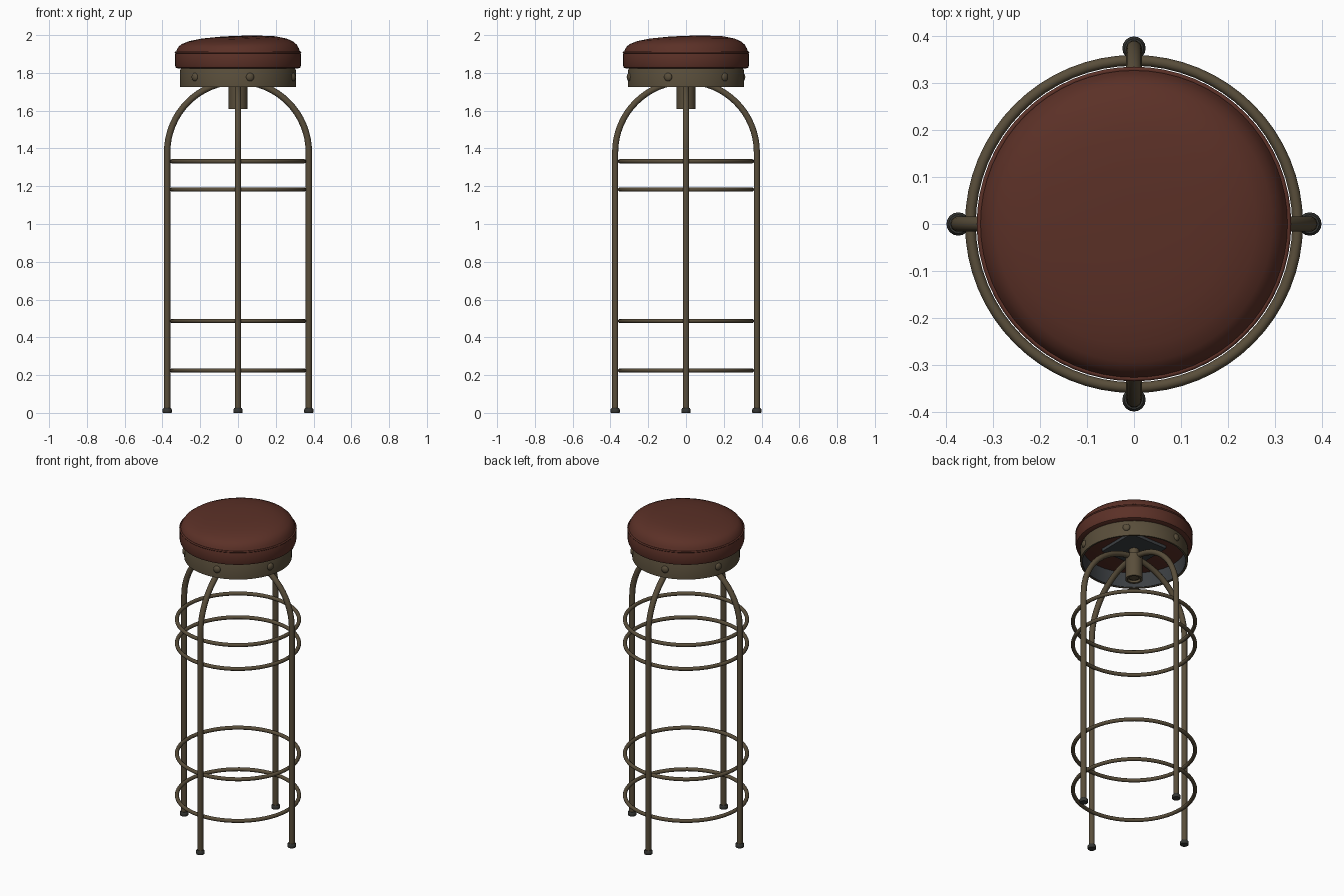
import bpy, bmesh, math

if "Cube" in bpy.data.objects:
    bpy.data.objects.remove(bpy.data.objects["Cube"])

def material(name, rgb):
    m = bpy.data.materials.new(name)
    m.diffuse_color = (*rgb, 1)
    m.use_nodes = True
    m.node_tree.nodes["Principled BSDF"].inputs["Base Color"].default_value = m.diffuse_color
    return m

LEATHER = material("brown leather", (0.105, 0.030, 0.020))
METAL = material("aged bronze metal", (0.100, 0.076, 0.043))
DARK = material("dark grey steel", (0.045, 0.050, 0.055))
RUBBER = material("black rubber", (0.035, 0.036, 0.032))

def finish(ob, name, mat, angle=40):
    ob.name = name
    ob.data.materials.clear()
    ob.data.materials.append(mat)
    bpy.ops.object.select_all(action='DESELECT')
    ob.select_set(True)
    bpy.context.view_layer.objects.active = ob
    bpy.ops.object.shade_smooth_by_angle(angle=math.radians(angle))
    return ob

def lathe(name, profile, mat, loc=(0, 0, 0), n=64, closed=False, angle=40):
    """Revolve (radius, z) points around z."""
    bm = bmesh.new()
    vs = [bm.verts.new((r, 0, z)) for r, z in profile]
    pairs = list(zip(vs, vs[1:])) + ([(vs[-1], vs[0])] if closed else [])
    edges = [bm.edges.new(p) for p in pairs]
    bmesh.ops.spin(bm, geom=vs + edges, cent=(0, 0, 0), axis=(0, 0, 1),
                   angle=2 * math.pi, steps=n, use_duplicate=False)
    bmesh.ops.remove_doubles(bm, verts=bm.verts, dist=1e-5)
    bmesh.ops.recalc_face_normals(bm, faces=bm.faces)
    me = bpy.data.meshes.new(name)
    bm.to_mesh(me)
    bm.free()
    ob = bpy.data.objects.new(name, me)
    bpy.context.collection.objects.link(ob)
    ob.location = loc
    return finish(ob, name, mat, angle)

def torus(name, z, major, minor, mat):
    bpy.ops.mesh.primitive_torus_add(major_radius=major, minor_radius=minor, location=(0, 0, z),
                                     major_segments=64, minor_segments=10)
    return finish(bpy.context.object, name, mat)

def tube(name, pts, radius, mat):
    cu = bpy.data.curves.new(name, 'CURVE')
    cu.dimensions = '3D'
    cu.bevel_depth = radius
    cu.bevel_resolution = 3
    cu.use_fill_caps = True
    sp = cu.splines.new('POLY')
    sp.points.add(len(pts) - 1)
    for p, co in zip(sp.points, pts):
        p.co = (*co, 1)
    ob = bpy.data.objects.new(name, cu)
    bpy.context.collection.objects.link(ob)
    bpy.ops.object.select_all(action='DESELECT')
    ob.select_set(True)
    bpy.context.view_layer.objects.active = ob
    bpy.ops.object.convert(target='MESH')
    return finish(bpy.context.object, name, mat)

# Cushion: worn dome, slightly fuller towards the back right
seat = lathe("seat_cushion", [
    (0, 1.822), (0.315, 1.822), (0.329, 1.828), (0.333, 1.84), (0.333, 1.90), (0.328, 1.912),
    (0.322, 1.928), (0.312, 1.945), (0.295, 1.959), (0.26, 1.974), (0.2, 1.986),
    (0.12, 1.992), (0.05, 1.994), (0, 1.994)], LEATHER)
for v in seat.data.vertices:
    if v.co.z > 1.915:
        r = math.hypot(v.co.x, v.co.y) / 0.333
        v.co.z += 0.034 * (v.co.x + v.co.y) * (1 - r ** 6)
torus("seat_piping", 1.909, 0.330, 0.0055, LEATHER)

# Metal band under the cushion, with dark inner lining
lathe("seat_band", [(0.298, 1.725), (0.307, 1.725), (0.307, 1.813), (0.302, 1.824), (0.298, 1.824)],
      METAL, closed=True)
lathe("band_lining", [(0.294, 1.728), (0.298, 1.728), (0.298, 1.822), (0.294, 1.822)],
      DARK, closed=True)

# Six domed rivets round the band
for i in range(6):
    a = math.radians(12 + 60 * i)
    bpy.ops.mesh.primitive_uv_sphere_add(segments=14, ring_count=8, radius=0.022,
        location=(0.307 * math.sin(a), -0.307 * math.cos(a), 1.778), rotation=(0, 0, a))
    bpy.context.object.scale = (1, 0.6, 1)
    finish(bpy.context.object, f"band_rivet_{i + 1}", METAL)

# Mounting plate and central hub
bpy.ops.mesh.primitive_cube_add(size=1, location=(0, 0, 1.813))
bpy.context.object.scale = (0.26, 0.26, 0.02)
finish(bpy.context.object, "mounting_plate", DARK)
lathe("centre_hub", [(0, 1.625), (0.038, 1.625), (0.038, 1.61), (0.05, 1.61), (0.05, 1.76), (0, 1.76)],
      METAL, n=32)
lathe("centre_screw", [(0, 1.62), (0.028, 1.62), (0.028, 1.81), (0, 1.81)], METAL, n=24)

# Two crossing arched tubes form the four legs
R, Z = 0.375, 1.38
arch = [(-R, 0.01)] + [(-R * math.cos(math.pi * i / 32), Z + R * math.sin(math.pi * i / 32))
                       for i in range(33)] + [(R, 0.01)]
tube("side_legs", [(u, 0, z) for u, z in arch], 0.017, METAL)
tube("front_back_legs", [(0, u, z) for u, z in arch], 0.017, METAL)

# Rubber feet
for name, x, y in (("left", -1, 0), ("right", 1, 0), ("front", 0, -1), ("back", 0, 1)):
    lathe(name + "_foot", [(0, 0), (0.023, 0), (0.025, 0.004), (0.025, 0.018), (0.020, 0.025), (0, 0.025)],
          RUBBER, loc=(x * R, y * R, 0), n=16)

# Brace rings inside the legs
for i, z in enumerate((0.225, 0.487, 1.182, 1.332)):
    torus(f"brace_ring_{i + 1}", z, 0.349, 0.0115, METAL)
